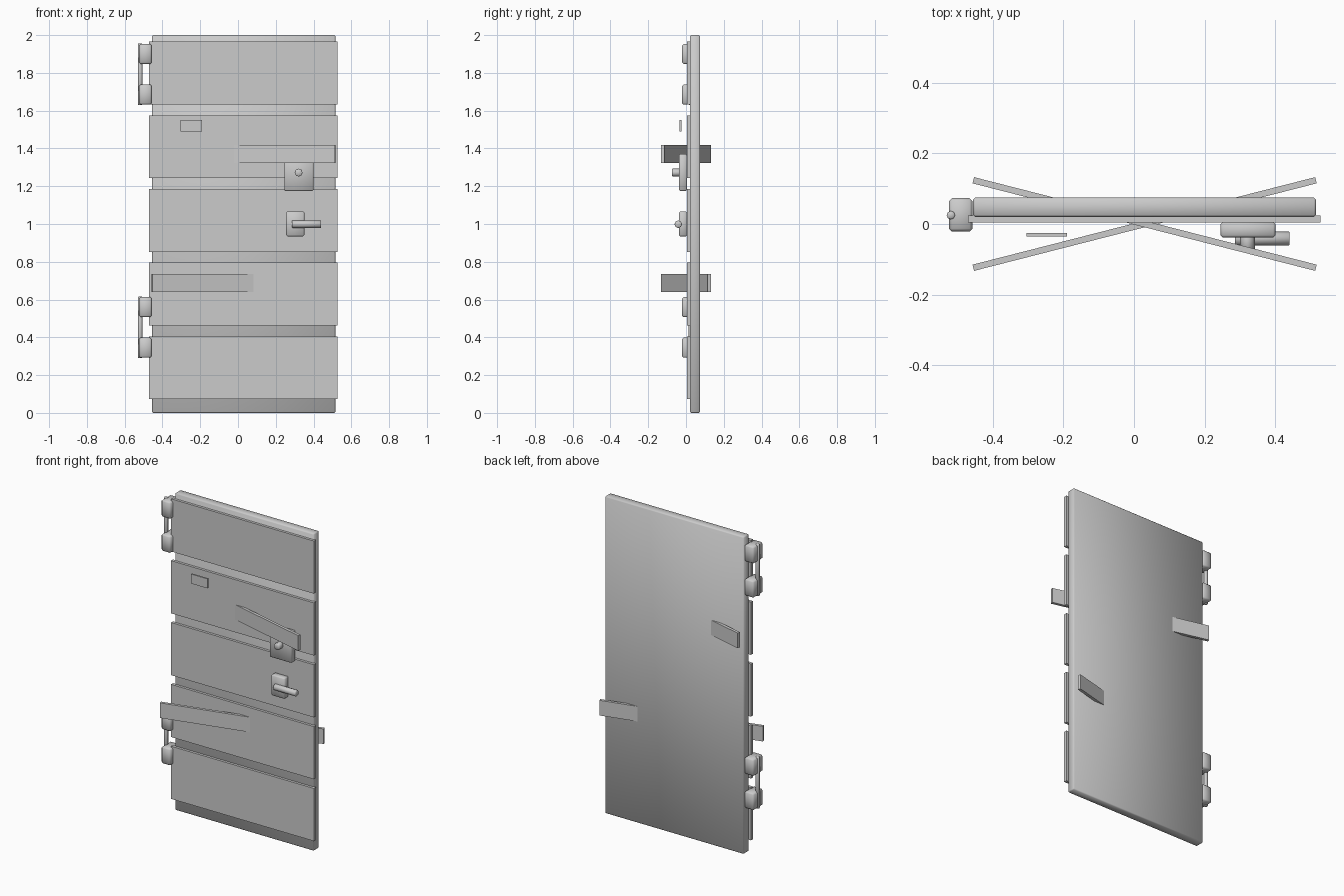
import bpy, bmesh, math
from mathutils import Matrix

if "Cube" in bpy.data.objects:
    bpy.data.objects.remove(bpy.data.objects["Cube"])


def finish(name, bm, smooth=False):
    me = bpy.data.meshes.new(name)
    bmesh.ops.recalc_face_normals(bm, faces=bm.faces)
    for f in bm.faces:
        f.smooth = smooth
    bm.to_mesh(me)
    bm.free()
    ob = bpy.data.objects.new(name, me)
    bpy.context.collection.objects.link(ob)
    return ob


def box(name, x, y, z, bevel=0, angle=0):
    """Box from (min, max) ranges, optionally bevelled and turned about z."""
    bm = bmesh.new()
    bmesh.ops.create_cube(bm, size=1)
    bmesh.ops.scale(bm, vec=[r[1] - r[0] for r in (x, y, z)], verts=bm.verts)
    if bevel:
        bmesh.ops.bevel(bm, geom=bm.edges[:], offset=bevel, segments=1, affect='EDGES')
    ob = finish(name, bm, bevel > 0)
    ob.location = [(r[0] + r[1]) / 2 for r in (x, y, z)]
    ob.rotation_euler.z = angle
    return ob


def rod(name, centre, radius, length, axis='Z'):
    bm = bmesh.new()
    bmesh.ops.create_cone(bm, cap_ends=True, segments=8, radius1=radius,
                          radius2=radius, depth=length)
    if axis != 'Z':
        other = 'Y' if axis == 'X' else 'X'
        bmesh.ops.rotate(bm, verts=bm.verts, matrix=Matrix.Rotation(math.pi / 2, 3, other))
    ends = [e for e in bm.edges if any(len(f.verts) > 4 for f in e.link_faces)]
    bmesh.ops.bevel(bm, geom=ends, offset=0.003, segments=1, affect='EDGES')
    ob = finish(name, bm, True)
    ob.location = centre
    return ob


# Door slab with softened edges
box("door_slab", (-0.455, 0.515), (0.02, 0.075), (0, 2), 0.006)

# Horizontal front planks
for i in range(5):
    z = 0.073 + 0.39 * i
    box(f"front_plank_{i + 1}", (-0.47, 0.527), (0.004, 0.024), (z, z + 0.332))

# Slanted braces passing through the door
for name, z, a in (("lower_brace", 0.64, 0.25), ("upper_brace", 1.322, -0.25)):
    box(name, (-0.47, 0.53), (-0.009, 0.009), (z, z + 0.095), angle=a)

# Hinges: two knuckles joined by a pin
for side, z in (("lower", 0.29), ("upper", 1.63)):
    for j, dz in enumerate((0.002, 0.217)):
        box(f"{side}_hinge_knuckle_{j + 1}", (-0.523, -0.457), (-0.021, 0.073),
            (z + dz, z + dz + 0.106), 0.008)
    rod(f"{side}_hinge_pin", (-0.518, 0.025, z + 0.163), 0.012, 0.326)

# Lock case with its round knob
box("lock_case", (0.245, 0.4), (-0.038, 0.005), (1.175, 1.37), 0.006)
rod("lock_knob", (0.321, -0.048, 1.272), 0.021, 0.052, 'Y')

# Door handle
box("handle_plate", (0.255, 0.351), (-0.037, 0.005), (0.935, 1.066), 0.006)
rod("handle_lever", (0.363, -0.041, 0.999), 0.02, 0.155, 'X')

# Small viewing slot cover
box("slot_cover", (-0.304, -0.19), (-0.035, -0.025), (1.49, 1.55))
